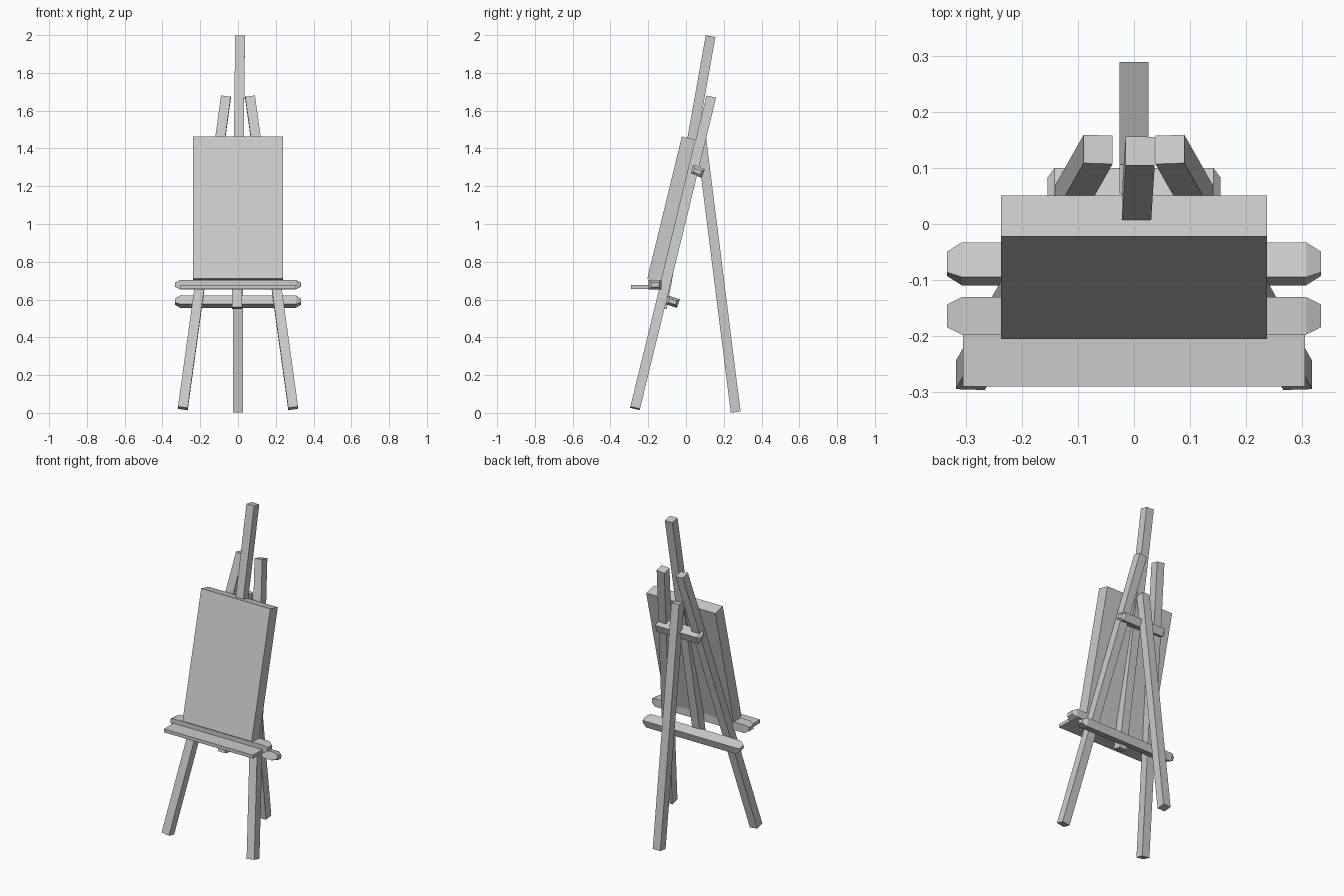
import bpy, bmesh, math
from mathutils import Vector, Matrix

if "Cube" in bpy.data.objects:
    bpy.data.objects.remove(bpy.data.objects["Cube"])


def make_object(name, bm):
    bmesh.ops.recalc_face_normals(bm, faces=bm.faces)
    mesh = bpy.data.meshes.new(name)
    bm.to_mesh(mesh)
    bm.free()
    obj = bpy.data.objects.new(name, mesh)
    bpy.context.collection.objects.link(obj)
    return obj


def box(name, size, center, tilt=0.0):
    """Box rotated about x by tilt degrees."""
    bm = bmesh.new()
    m = (Matrix.Translation(center) @ Matrix.Rotation(math.radians(tilt), 4, 'X')
         @ Matrix.Diagonal((*size, 1)))
    bmesh.ops.create_cube(bm, size=1, matrix=m)
    return make_object(name, bm)


def beam(name, start, end, width=0.052):
    """Square timber between two points, ends cut square."""
    a, b = Vector(start), Vector(end)
    up = (b - a).normalized()
    side = (Vector((1, 0, 0)) - up * up.x).normalized()
    back = up.cross(side)
    rot = Matrix((side, back, up)).transposed().to_4x4()
    bm = bmesh.new()
    m = (Matrix.Translation((a + b) / 2) @ rot
         @ Matrix.Diagonal((width, width, (b - a).length, 1)))
    bmesh.ops.create_cube(bm, size=1, matrix=m)
    return make_object(name, bm)


def rail(name, half, chamfer, center, tilt, depth=0.065, height=0.048):
    """Horizontal bar along x with tapered ends."""
    bm = bmesh.new()
    rings = []
    for x, inset in ((-half, 0.013), (-half + chamfer, 0),
                     (half - chamfer, 0), (half, 0.013)):
        d, h = depth / 2 - inset, height / 2 - inset
        rings.append([bm.verts.new((x, y, z))
                      for y, z in ((-d, -h), (d, -h), (d, h), (-d, h))])
    for r, s in zip(rings, rings[1:]):
        for i in range(4):
            j = (i + 1) % 4
            bm.faces.new((r[i], r[j], s[j], s[i]))
    bm.faces.new(rings[0])
    bm.faces.new(rings[-1])
    bm.transform(Matrix.Translation(center)
                 @ Matrix.Rotation(math.radians(tilt), 4, 'X'))
    return make_object(name, bm)


# Splayed front legs
for label, s in (("left", -1), ("right", 1)):
    beam(f"front_leg_{label}", (s * 0.292, -0.27, 0.024), (s * 0.064, 0.133, 1.671))

# Rear prop leg and slightly skewed central mast
beam("rear_leg", (0, 0.263, 0.004), (0, 0.08, 1.46))
beam("mast", (-0.006, -0.127, 0.555), (0.011, 0.13, 1.994))

# Cross rails
rail("lower_rail", 0.333, 0.026, (0, -0.071, 0.589), -18)
rail("upper_rail", 0.154, 0.012, (0, 0.061, 1.278), -20)
rail("shelf_rail", 0.333, 0.026, (0, -0.164, 0.679), 0, 0.067, 0.05)

# Tray and canvas
box("tray", (0.61, 0.12, 0.021), (0, -0.23, 0.666))
box("canvas", (0.474, 0.075, 0.775), (0, -0.077, 1.078), -13.66)
